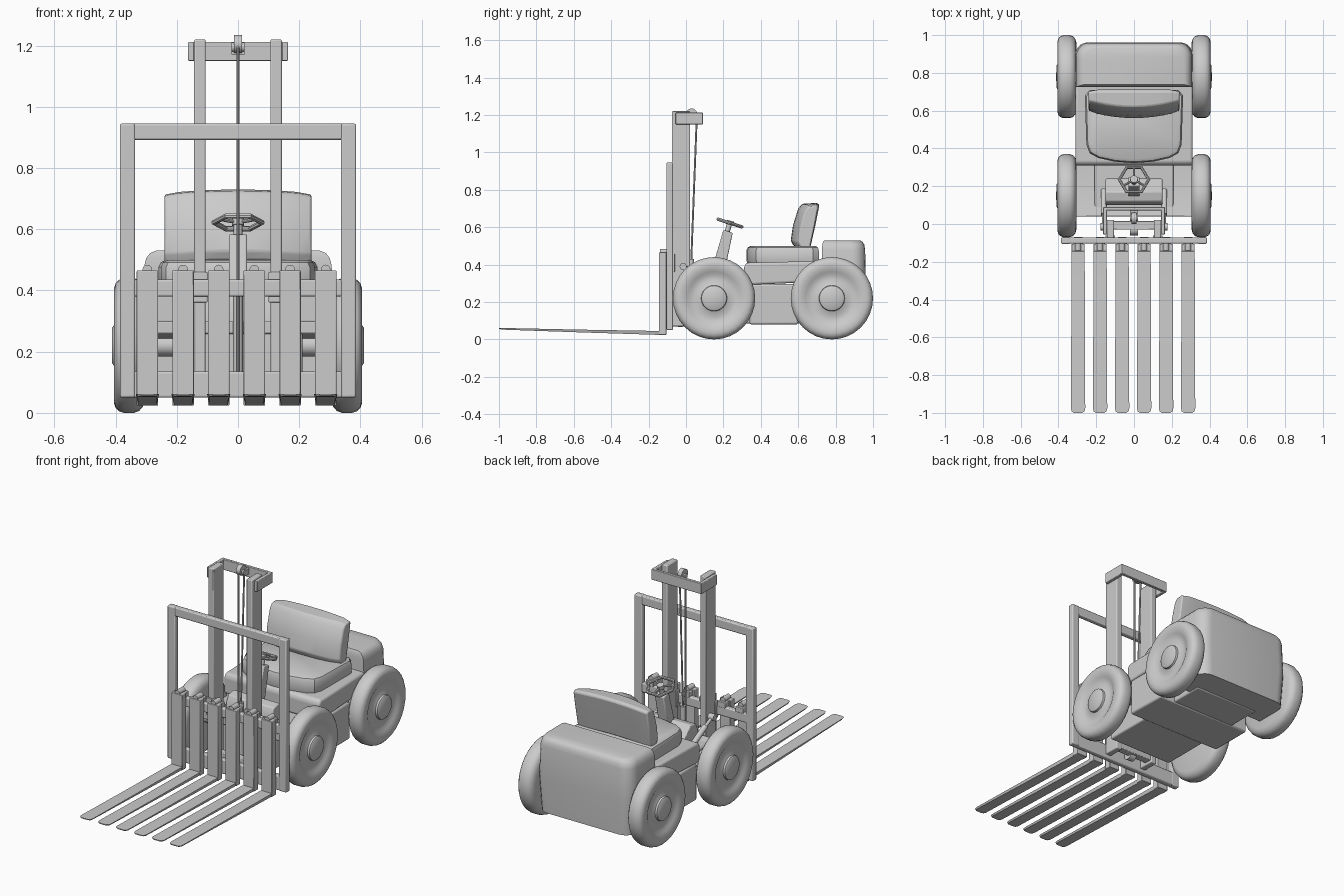
import bpy, bmesh, math
from mathutils import Vector

if "Cube" in bpy.data.objects:
    bpy.data.objects.remove(bpy.data.objects["Cube"])


def finish(name, bm, bevel=0, segs=2, smooth=True):
    bmesh.ops.recalc_face_normals(bm, faces=bm.faces[:])
    me = bpy.data.meshes.new(name)
    bm.to_mesh(me)
    bm.free()
    ob = bpy.data.objects.new(name, me)
    bpy.context.collection.objects.link(ob)
    if bevel:
        m = ob.modifiers.new("bevel", 'BEVEL')
        m.width, m.segments, m.limit_method = bevel, segs, 'ANGLE'
    if smooth:
        bpy.ops.object.select_all(action='DESELECT')
        ob.select_set(True)
        bpy.context.view_layer.objects.active = ob
        bpy.ops.object.shade_smooth_by_angle(angle=math.radians(35))
    return ob


def loft(name, rings, bevel=0, segs=2):
    """Skin a row of equal point rings and cap both ends."""
    bm = bmesh.new()
    vs = [[bm.verts.new(p) for p in r] for r in rings]
    n = len(vs[0])
    for a, b in zip(vs, vs[1:]):
        for i in range(n):
            bm.faces.new((a[i], a[(i + 1) % n], b[(i + 1) % n], b[i]))
    bm.faces.new(vs[0])
    bm.faces.new(vs[-1])
    return finish(name, bm, bevel, segs)


def prism(name, yz, x0, x1, bevel=0, segs=2):
    return loft(name, [[(x, y, z) for y, z in yz] for x in (x0, x1)], bevel, segs)


def box(name, x0, x1, y0, y1, z0, z1, bevel=0, segs=2):
    return prism(name, [(y0, z0), (y1, z0), (y1, z1), (y0, z1)], x0, x1, bevel, segs)


def rod(name, p, q, r, r2=None, sides=16):
    p, q = Vector(p), Vector(q)
    bm = bmesh.new()
    bmesh.ops.create_cone(bm, cap_ends=True, segments=sides, radius1=r,
                          radius2=r if r2 is None else r2, depth=(q - p).length)
    ob = finish(name, bm)
    ob.location = (p + q) / 2
    ob.rotation_euler = (q - p).to_track_quat('Z', 'Y').to_euler()
    return ob


# wheels: lathed tyre, dished rim and raised hub
TYRE = [(0, 0), (.18, 0), (.20, .006), (.214, .018), (.22, .035), (.22, .068), (.214, .085),
        (.203, .095), (.188, .1), (.165, .098), (.142, .09), (.125, .08), (.10, .08),
        (.075, .086), (.069, .089), (.067, .1), (.058, .106), (0, .107)]
for s, side in ((-1, "left"), (1, "right")):
    for y, end in ((.15, "front"), (.78, "rear")):
        bm = bmesh.new()
        vs = [bm.verts.new((s * (.305 + x), y, .22 + r)) for r, x in TYRE]
        es = [bm.edges.new(e) for e in zip(vs, vs[1:])]
        bmesh.ops.spin(bm, geom=vs + es, cent=(0, y, .22), axis=(1, 0, 0),
                       angle=math.tau, steps=32)
        bmesh.ops.remove_doubles(bm, verts=bm.verts[:], dist=1e-4)
        finish(f"{end}_{side}_wheel", bm)
for y, end in ((.15, "front"), (.78, "rear")):
    rod(end + "_axle", (-.32, y, .22), (.32, y, .22), .035)

# chassis: narrow core, wide belly between the wheels, sloping floor
box("chassis_core", -.21, .21, .05, .80, .085, .29, .008)
box("belly", -.31, .31, .34, .60, .08, .295, .01)
prism("floor", [(.04, .26), (.04, .30), (.19, .27), (.36, .27), (.36, .23), (.19, .23)],
      -.31, .31, .004)
prism("engine_cover", [(.31, .29), (.31, .39), (.325, .41), (.75, .42), (.75, .31)],
      -.31, .31, .015, 3)

# counterweight: plan outline with round rear corners, crowned top
def weight_ring(z, inset):
    w, y0, y1, r = .312 - inset, .725 + inset * .3, .962 - inset * .7, .07
    pts = [(-w, y0), (w, y0)]
    for i in range(6):
        a = i * math.pi / 10
        pts.append((w - r + r * math.cos(a), y1 - r + r * math.sin(a)))
    for i in range(6):
        a = math.pi / 2 + i * math.pi / 10
        pts.append((-w + r + r * math.cos(a), y1 - r + r * math.sin(a)))
    return [(x, y, z) for x, y in pts]

loft("counterweight", [weight_ring(z, i) for z, i in
     ((.09, .012), (.30, 0), (.48, .006), (.505, .012), (.522, .025), (.53, .045))])

# seat cushion with rounded front
half = [(.235, .71), (.26, .68), (.252, .42), (.235, .375), (.19, .35), (.10, .33)]
plan = half + [(0, .323)] + [(-x, y) for x, y in reversed(half)]
loft("seat_cushion", [[(x * k, .54 + (y - .54) * k, z) for x, y in plan]
     for z, k in ((.405, .98), (.425, 1), (.475, 1), (.492, .97), (.50, .90))])

# seat back: crowned across its width
BACK = [(.575, .50), (.56, .53), (.572, .61), (.60, .70), (.622, .725),
        (.70, .73), (.712, .72), (.69, .61), (.665, .50)]
rings = []
for i in range(11):
    t = -1 + i / 5
    k = .88 if abs(t) > .99 else 1
    rings.append([(t * .24, .64 + (y + (.035 * t * t if y < .65 and z < .727 else 0) - .64) * k,
                   .61 + (z - .61) * (1 - (1 - k) * .3) - .012 * t * t) for y, z in BACK])
loft("seat_back", rings, .006)

# dashboard and steering
prism("dashboard", [(.10, .25), (.10, .36), (.12, .40), (.17, .41), (.24, .34), (.24, .25)],
      -.15, .15, .006)
prism("steering_column", [(.14, .38), (.21, .38), (.25, .57), (.20, .585)], -.03, .03, .006)
rod("steering_shaft", (0, .215, .56), (0, .235, .625), .014)
hub = Vector((0, .235, .622))
bpy.ops.mesh.primitive_torus_add(major_segments=6, minor_segments=8, major_radius=.078,
                                 minor_radius=.009, location=hub,
                                 rotation=(math.radians(-18), 0, 0))
bpy.context.object.name = "steering_wheel"
for i in range(3):
    a = math.pi / 2 + i * math.tau / 3
    d = Vector((math.cos(a), math.sin(a), -.32 * math.sin(a))) * .068
    rod(f"steering_spoke_{i}", hub, hub + d, .006, sides=8)
rod("steering_hub", hub - Vector((0, .003, .01)), hub + Vector((0, .003, .012)), .02)

# mast uprights, tilt cylinders, top bracket sides
for s, side in ((-1, "left"), (1, "right")):
    xs = sorted((s * .106, s * .143))
    box(side + "_mast_upright", *xs, -.075, .022, .07, 1.22, .005)
    xs = sorted((s * .143, s * .163))
    box(side + "_top_bracket_side", *xs, -.055, .09, 1.15, 1.212, .003)
    box(side + "_carriage_bracket", *sorted((s * .10, s * .15)), -.085, -.06, .36, .46, .003)
    rod(side + "_tilt_cylinder", (s * .16, .05, .36), (s * .16, .18, .29), .016)
    rod(side + "_tilt_rod", (s * .16, -.015, .39), (s * .16, .06, .355), .009)
    rod(side + "_tilt_pin", (s * .14, -.015, .39), (s * .178, -.015, .39), .019)
box("top_bracket_back", -.163, .163, .072, .09, 1.15, 1.212, .003)
box("mast_foot_tie", -.12, .12, -.03, .015, .085, .13, .004)

# lift chain, its pulleys and ram
rod("top_pulley", (-.013, .03, 1.205), (.013, .03, 1.205), .03, sides=20)
rod("pulley_pin", (-.022, .03, 1.195), (.022, .03, 1.195), .015)
box("pulley_mount", -.022, .022, .035, .08, 1.17, 1.205, .002)
rod("chain_front", (0, .005, .10), (0, .005, 1.20), .005, sides=8)
rod("chain_rear", (0, .028, .42), (0, .058, 1.20), .005, sides=8)
rod("lift_ram", (0, .028, .12), (0, .028, .43), .016)
rod("bottom_pulley", (-.02, -.03, .095), (.02, -.03, .095), .03, sides=20)

# load guard frame
for s, side in ((-1, "left"), (1, "right")):
    box(side + "_guard_post", *sorted((s * .336, s * .386)), -.105, -.07, .05, .945, .006)
for name, z0, z1 in (("top", .892, .945), ("middle", .38, .435), ("bottom", .05, .135)):
    box(name + "_guard_rail", -.37, .37, -.103, -.072, z0, z1, .006)

# six forks with tapered, round-cornered tines and hook pins
for i in range(6):
    x = -.296 + i * .1165
    box(f"fork_shank_{i}", x - .035, x + .035, -.145, -.105, .024, .465, .003)
    rings = []
    for y, w, z0, z1 in ((-.14, .035, .024, .045), (-.55, .036, .037, .052),
                         (-.975, .038, .052, .061), (-.992, .034, .054, .061),
                         (-1.0, .022, .056, .061)):
        rings.append([(x - w * .85, y, z0), (x + w * .85, y, z0), (x + w, y, z1), (x - w, y, z1)])
    loft(f"fork_tine_{i}", rings)
    rod(f"fork_pin_{i}", (x, -.14, .468), (x, -.085, .468), .016, sides=12)
    box(f"fork_hook_{i}", x - .025, x + .025, -.11, -.07, .43, .462, .003)
